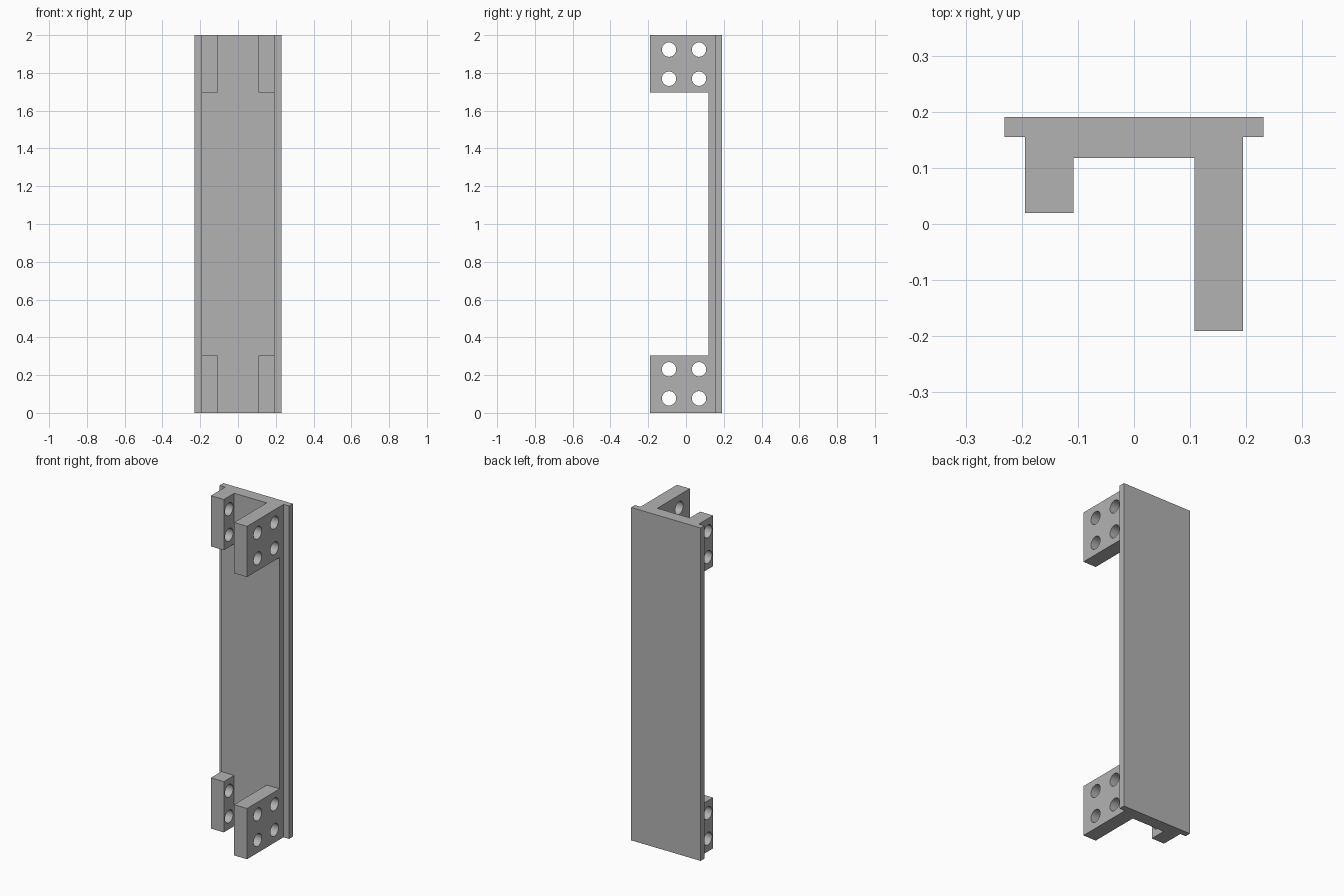
import bpy
import bmesh
import math
from mathutils import Matrix, Vector

default = bpy.data.objects.get("Cube")
if default:
    bpy.data.objects.remove(default, do_unlink=True)

HEIGHT = 2.0
EAR_HEIGHT = 0.305
WEB_FRONT, PLATE_FRONT, PLATE_BACK = 0.118, 0.155, 0.191
WEB_X, PLATE_X, EAR_INNER = 0.194, 0.231, 0.108
HOLE_RADIUS = 0.038

grey = bpy.data.materials.new("plain_grey")
grey.use_nodes = True
COLOUR = (0.45, 0.45, 0.45, 1)
grey.diffuse_color = COLOUR
grey.node_tree.nodes["Principled BSDF"].inputs["Base Color"].default_value = COLOUR


def make_object(name, bm):
    bmesh.ops.recalc_face_normals(bm, faces=bm.faces)
    mesh = bpy.data.meshes.new(name)
    bm.to_mesh(mesh)
    bm.free()
    mesh.materials.append(grey)
    obj = bpy.data.objects.new(name, mesh)
    bpy.context.collection.objects.link(obj)
    return obj


def make_box(name, low, high):
    low, high = Vector(low), Vector(high)
    bm = bmesh.new()
    bmesh.ops.create_cube(bm, size=1, matrix=Matrix.Translation((low + high) / 2)
                          @ Matrix.Diagonal((high - low).to_4d()))
    return make_object(name, bm)


# Stepped back rail: wide plate with a narrower web in front
half = [(WEB_X, WEB_FRONT), (WEB_X, PLATE_FRONT), (PLATE_X, PLATE_FRONT), (PLATE_X, PLATE_BACK)]
profile = half + [(-x, y) for x, y in reversed(half)]
bm = bmesh.new()
face = bm.faces.new([bm.verts.new((x, y, 0)) for x, y in profile])
top = bmesh.ops.extrude_face_region(bm, geom=[face])["geom"]
bmesh.ops.translate(bm, vec=(0, 0, HEIGHT),
                    verts=[v for v in top if isinstance(v, bmesh.types.BMVert)])
make_object("back_rail", bm)

# Hole cutters, running across both sides
bm = bmesh.new()
for z in (0.077, 0.231):
    for hole_z in (z, HEIGHT - z):
        for y in (-0.09, 0.069):
            bmesh.ops.create_cone(bm, cap_ends=True, segments=48, radius1=HOLE_RADIUS,
                                  radius2=HOLE_RADIUS, depth=1,
                                  matrix=Matrix.Translation((0, y, hole_z))
                                  @ Matrix.Rotation(math.pi / 2, 4, "Y"))
cutter = make_object("hole_cutter", bm)
cutter.hide_render = True
cutter.hide_viewport = True

# Mounting ears: long on the left, short on the right, at both ends
for side, sign, front in (("left", 1, -0.191), ("right", -1, 0.02)):
    for level, z in (("lower", 0), ("upper", HEIGHT - EAR_HEIGHT)):
        xs = sorted((sign * EAR_INNER, sign * WEB_X))
        ear = make_box(f"{level}_{side}_ear", (xs[0], front, z),
                       (xs[1], WEB_FRONT, z + EAR_HEIGHT))
        cut = ear.modifiers.new("holes", "BOOLEAN")
        cut.operation = "DIFFERENCE"
        cut.solver = "EXACT"
        cut.object = cutter
        # Bake the holes, then smooth only their walls
        bpy.context.view_layer.update()
        graph = bpy.context.evaluated_depsgraph_get()
        ear.data = bpy.data.meshes.new_from_object(ear.evaluated_get(graph))
        ear.modifiers.clear()
        bpy.ops.object.select_all(action="DESELECT")
        ear.select_set(True)
        bpy.context.view_layer.objects.active = ear
        bpy.ops.object.shade_smooth_by_angle(angle=math.radians(30))
